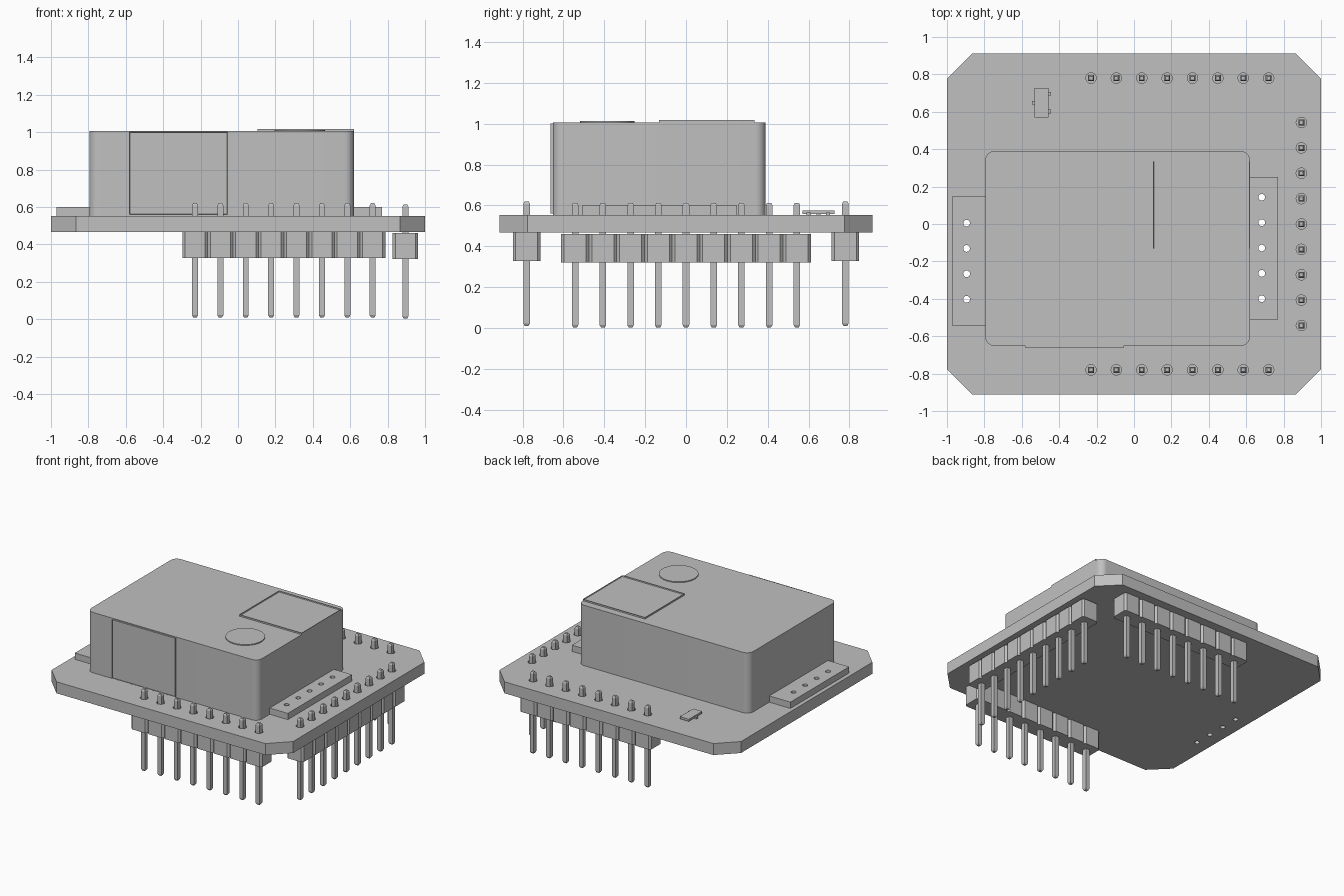
import bpy, bmesh, math
from mathutils import Matrix, Vector

if "Cube" in bpy.data.objects:
    bpy.data.objects.remove(bpy.data.objects["Cube"])

grey = bpy.data.materials.new("plain_grey")
grey.use_nodes = True
grey.diffuse_color = (0.53, 0.53, 0.53, 1)
grey.node_tree.nodes["Principled BSDF"].inputs["Base Color"].default_value = (0.53, 0.53, 0.53, 1)

BOARD_LOW, BOARD_TOP, CASE_TOP = 0.467, 0.553, 1.005
PITCH = 0.1357


def finish(name, bm, smooth=False):
    bmesh.ops.recalc_face_normals(bm, faces=bm.faces)
    mesh = bpy.data.meshes.new(name)
    bm.to_mesh(mesh)
    bm.free()
    mesh.materials.append(grey)
    ob = bpy.data.objects.new(name, mesh)
    bpy.context.collection.objects.link(ob)
    if smooth:
        bpy.ops.object.select_all(action='DESELECT')
        ob.select_set(True)
        bpy.context.view_layer.objects.active = ob
        bpy.ops.object.shade_smooth_by_angle(angle=math.radians(35))
    return ob


def add_prism(bm, pts, z0, z1):
    """Extrude a closed outline from z0 to z1 and return the top face."""
    low = [bm.verts.new((x, y, z0)) for x, y in pts]
    high = [bm.verts.new((x, y, z1)) for x, y in pts]
    n = len(pts)
    bm.faces.new(low[::-1])
    for i in range(n):
        j = (i + 1) % n
        bm.faces.new((low[i], low[j], high[j], high[i]))
    return bm.faces.new(high)


def cut_rect(x0, x1, y0, y1, c, steps=1):
    """Rectangle outline with chamfered (one step) or rounded corners."""
    if c == 0:
        return [(x0, y0), (x1, y0), (x1, y1), (x0, y1)]
    pts = []
    corners = [(x1 - c, y1 - c), (x0 + c, y1 - c), (x0 + c, y0 + c), (x1 - c, y0 + c)]
    for k, (cx, cy) in enumerate(corners):
        for s in range(steps + 1):
            a = math.pi / 2 * (k + s / steps)
            pts.append((cx + c * math.cos(a), cy + c * math.sin(a)))
    return pts


def circle(x, y, r, n=20):
    return [(x + r * math.cos(2 * math.pi * i / n), y + r * math.sin(2 * math.pi * i / n))
            for i in range(n)]


def drill(ob, holes):
    """Cut round holes (x, y, radius) through a plate."""
    bm = bmesh.new()
    for x, y, r in holes:
        add_prism(bm, circle(x, y, r), 0.3, 0.8)
    cutter = finish("hole_cutter", bm)
    cutter.hide_render = True
    mod = ob.modifiers.new("holes", 'BOOLEAN')
    mod.operation, mod.solver, mod.object = 'DIFFERENCE', 'EXACT', cutter
    bpy.ops.object.select_all(action='DESELECT')
    ob.select_set(True)
    bpy.context.view_layer.objects.active = ob
    bpy.ops.object.modifier_apply(modifier=mod.name)
    bpy.data.objects.remove(cutter)


def plate(name, outline, z0, z1, smooth=False):
    bm = bmesh.new()
    add_prism(bm, outline, z0, z1)
    return finish(name, bm, smooth)


def framed_window(name, x0, x1, y0, y1, z0, z1, rim, depth):
    """Plate with a raised rim and a slightly sunken pane."""
    bm = bmesh.new()
    top = add_prism(bm, cut_rect(x0, x1, y0, y1, 0), z0, z1)
    bmesh.ops.inset_region(bm, faces=[top], thickness=rim)
    bmesh.ops.inset_region(bm, faces=[top], thickness=0.003, depth=-depth)
    return finish(name, bm)


def add_pin(bm, x, y, z0, z1, w=0.016, tip=0.012):
    """Square pin with tapered ends."""
    rings = []
    for z, h in ((z0, w * 0.6), (z0 + tip, w), (z1 - tip, w), (z1, w * 0.6)):
        rings.append([bm.verts.new((x + sx * h, y + sy * h, z))
                      for sx, sy in ((-1, -1), (1, -1), (1, 1), (-1, 1))])
    bm.faces.new(rings[0])
    bm.faces.new(rings[-1])
    for a, b in zip(rings, rings[1:]):
        for i in range(4):
            j = (i + 1) % 4
            bm.faces.new((a[i], a[j], b[j], b[i]))


def header(name, places, z_shift):
    blocks, pins = bmesh.new(), bmesh.new()
    half = PITCH / 2
    for x, y in places:
        add_prism(blocks, cut_rect(x - half, x + half, y - half, y + half, 0.014),
                  0.328 + z_shift, BOARD_LOW + z_shift)
        add_pin(pins, x, y, 0.01 + z_shift, 0.62 + z_shift)
    finish(name + "_blocks", blocks)
    finish(name + "_pins", pins)


# Pin rows on the front, back and left edges
front_row = [(-0.23 + PITCH * i, -0.78) for i in range(8)]
back_row = [(x, 0.78) for x, y in front_row]
side_row = [(0.895, PITCH * (i - 4)) for i in range(9)]
header("front_header", front_row, 0)
header("back_header", back_row, 0)
header("side_header", side_row, -0.007)

# Circuit board with clipped corners and drilled holes
tab_holes_a = [(-0.895, 0.005 - PITCH * i, 0.018) for i in range(4)]
tab_holes_b = [(0.683, 0.143 - PITCH * i, 0.018) for i in range(5)]
board = plate("circuit_board", cut_rect(-1, 1, -0.912, 0.912, 0.135), BOARD_LOW, BOARD_TOP)
drill(board, tab_holes_a + tab_holes_b
      + [(x, y, 0.028) for x, y in front_row + back_row + side_row])

# Connector tabs on both sides of the sensor
right_tab = plate("right_tab", cut_rect(-0.97, -0.78, -0.545, 0.15, 0), BOARD_TOP, 0.6)
drill(right_tab, tab_holes_a)
left_tab = plate("left_tab", cut_rect(0.6, 0.77, -0.51, 0.25, 0), BOARD_TOP, 0.6)
drill(left_tab, tab_holes_b)

# Sensor case with rounded upright edges
plate("sensor_case", cut_rect(-0.795, 0.62, -0.652, 0.39, 0.05, 8), BOARD_TOP, CASE_TOP, True)

# Window on the case top, and the same kind of window on the front wall
framed_window("top_window", 0.105, 0.62, -0.132, 0.335, CASE_TOP - 0.01, 1.017, 0.028, 0.008)
front_window = framed_window("front_window", -0.262, 0.262, -0.22, 0.22, -0.01, 0.012, 0.02, 0.006)
front_window.data.transform(Matrix.Translation((-0.318, -0.652, 0.78))
                            @ Matrix.Rotation(math.pi / 2, 4, 'X'))

# Round button with a bevelled rim
bm = bmesh.new()
cap = add_prism(bm, circle(0.33, -0.385, 0.134, 48), CASE_TOP - 0.01, 1.012)
bmesh.ops.inset_region(bm, faces=[cap], thickness=0.008, depth=0.006)
finish("round_button", bm, True)

# Small three-legged chip
chip = bmesh.new()
top = add_prism(chip, cut_rect(-0.532, -0.458, 0.57, 0.727, 0), BOARD_TOP + 0.006, 0.575)
bmesh.ops.inset_region(chip, faces=[top], thickness=0.005, depth=0.01)
finish("small_chip", chip)
legs = bmesh.new()
for x0, x1, y in ((-0.546, -0.525, 0.648), (-0.465, -0.443, 0.601), (-0.465, -0.443, 0.696)):
    add_prism(legs, cut_rect(x0, x1, y - 0.01, y + 0.01, 0), BOARD_TOP, 0.566)
finish("chip_legs", legs)
